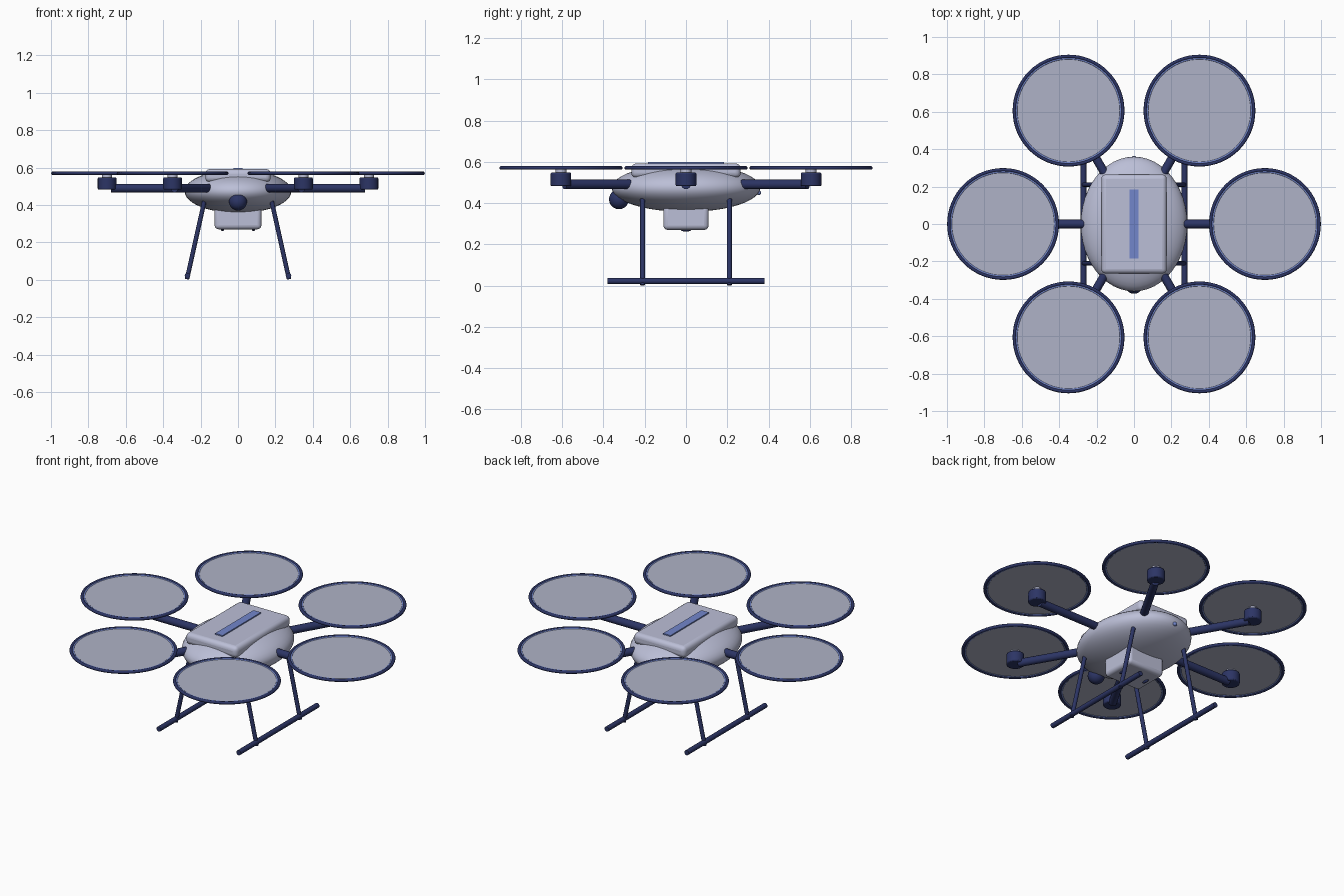
import bpy
import math
from mathutils import Vector

if "Cube" in bpy.data.objects:
    bpy.data.objects.remove(bpy.data.objects["Cube"], do_unlink=True)


def material(name, r, g, b):
    m = bpy.data.materials.new(name)
    m.use_nodes = True
    m.diffuse_color = (r, g, b, 1)
    bsdf = next(n for n in m.node_tree.nodes if n.type == "BSDF_PRINCIPLED")
    bsdf.inputs["Base Color"].default_value = (r, g, b, 1)
    return m


SHELL = material("pale lavender grey", 0.50, 0.52, 0.68)
DISC = material("rotor blur grey", 0.43, 0.45, 0.57)
NAVY = material("dark navy", 0.025, 0.035, 0.13)
BLUE = material("accent blue", 0.17, 0.24, 0.60)


def finish(name, mat, bevel=0, segments=2):
    ob = bpy.context.object
    ob.name = name
    ob.data.materials.clear()
    ob.data.materials.append(mat)
    if bevel:
        mod = ob.modifiers.new("soft edges", "BEVEL")
        mod.width, mod.segments = bevel, segments
    bpy.ops.object.shade_smooth_by_angle(angle=math.radians(40))
    return ob


def box(name, mat, size, centre, bevel=0, segments=3):
    bpy.ops.mesh.primitive_cube_add(size=1, location=centre)
    bpy.context.object.scale = size
    bpy.ops.object.transform_apply(location=False, rotation=False, scale=True)
    return finish(name, mat, bevel, segments)


def ball(name, mat, radii, centre, sides=24):
    bpy.ops.mesh.primitive_uv_sphere_add(segments=sides, ring_count=sides // 2, location=centre)
    bpy.context.object.scale = radii
    bpy.ops.object.transform_apply(location=False, rotation=False, scale=True)
    return finish(name, mat)


def rod(name, mat, start, end, radius, sides=16, bevel=0):
    a, b = Vector(start), Vector(end)
    bpy.ops.mesh.primitive_cylinder_add(vertices=sides, radius=radius, depth=(b - a).length,
                                        location=(a + b) / 2,
                                        rotation=(b - a).to_track_quat("Z", "Y").to_euler())
    return finish(name, mat, bevel)


def ring(name, mat, centre, major, minor):
    bpy.ops.mesh.primitive_torus_add(major_segments=64, minor_segments=10, location=centre,
                                     major_radius=major, minor_radius=minor)
    return finish(name, mat)


# Body shell, lid and status strip
ball("body", SHELL, (0.285, 0.36, 0.116), (0, 0, 0.473), 48)
box("lid", SHELL, (0.35, 0.53, 0.07), (0, 0, 0.557), 0.025, 4)
box("status_strip", BLUE, (0.05, 0.37, 0.009), (0, 0, 0.5945))

# Payload pod with sensors underneath
box("payload_pod", SHELL, (0.25, 0.22, 0.14), (0, 0, 0.34), 0.022, 4)
for side, x in (("left", 0.083), ("right", -0.083)):
    ball(side + "_pod_sensor", NAVY, (0.01, 0.025, 0.01), (x, 0, 0.271), 12)

# Nose camera and tail light
ball("nose_camera", NAVY, (0.048, 0.048, 0.048), (0, -0.325, 0.418))
ball("tail_light", BLUE, (0.014, 0.012, 0.012), (0, 0.352, 0.45), 12)

# Six arms with motors and rotor discs
for i in range(6):
    angle = math.radians(60 * i)
    dx, dy = math.cos(angle), math.sin(angle)
    tag = "_" + str(i + 1)

    def at(r, z):
        return (r * dx, r * dy, z)

    rod("arm" + tag, NAVY, at(0.18, 0.49), at(0.68, 0.49), 0.023)
    rod("motor" + tag, NAVY, at(0.7, 0.482), at(0.7, 0.548), 0.05, 24, 0.006)
    rod("motor_hub" + tag, SHELL, at(0.7, 0.54), at(0.7, 0.57), 0.026, 20)
    rod("rotor_disc" + tag, DISC, at(0.7, 0.567), at(0.7, 0.573), 0.285, 64)
    ring("rotor_trim" + tag, BLUE, at(0.7, 0.57), 0.279, 0.006)
    ring("rotor_rim" + tag, NAVY, at(0.7, 0.57), 0.29, 0.009)

# Landing gear: splayed struts on long skids
for side, s in (("left", 1), ("right", -1)):
    rod(side + "_skid", NAVY, (s * 0.27, -0.38, 0.022), (s * 0.27, 0.38, 0.022), 0.015)
    for end, y in (("front", -0.21), ("back", 0.21)):
        rod(side + "_" + end + "_strut", NAVY, (s * 0.18, y, 0.42), (s * 0.273, y, 0.003), 0.012)
